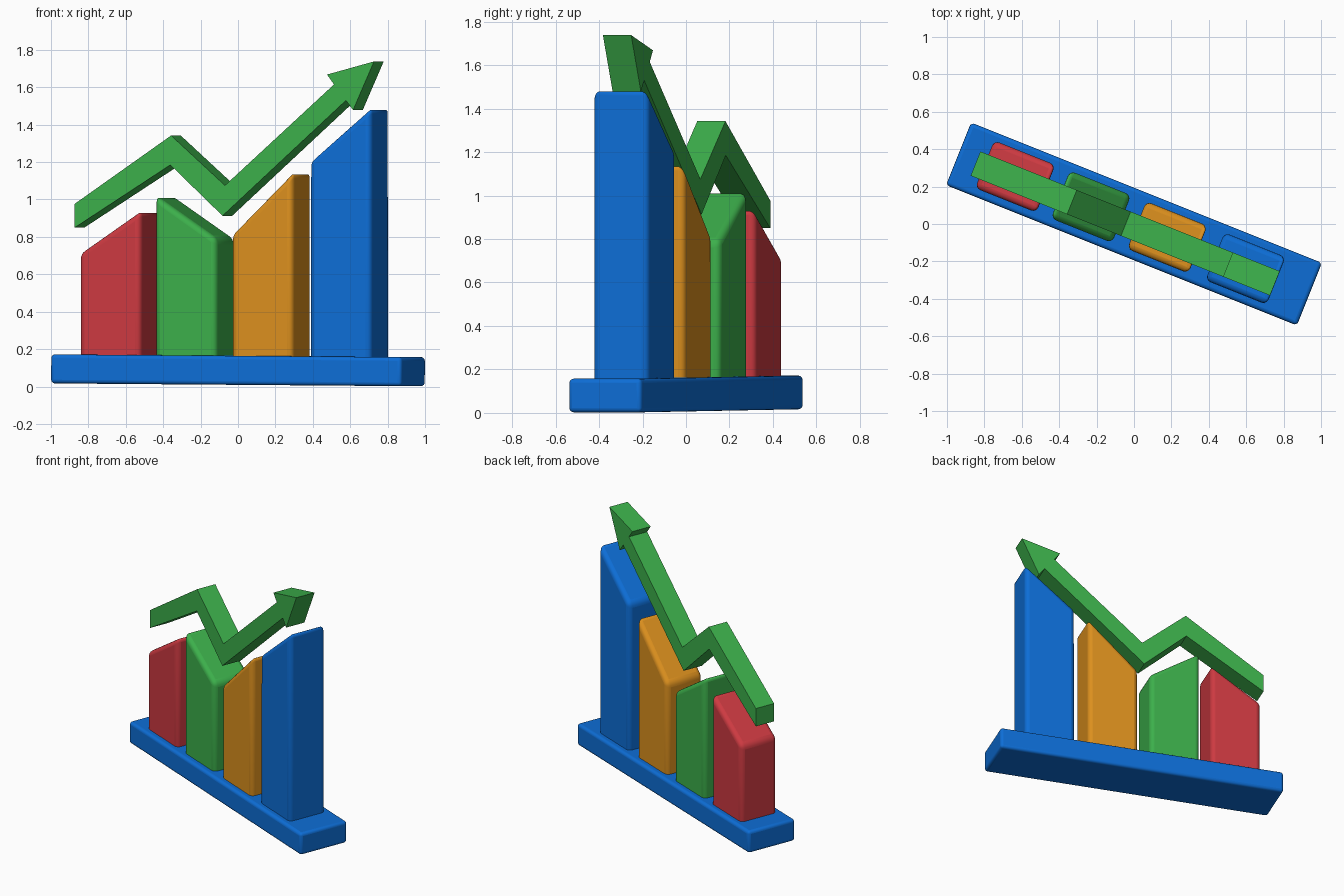
import bpy, bmesh, math

if "Cube" in bpy.data.objects:
    bpy.data.objects.remove(bpy.data.objects["Cube"])

YAW = -math.radians(21.8)   # whole chart is turned in plan
C, S = math.cos(YAW), -math.sin(YAW)


def material(name, rgb):
    m = bpy.data.materials.new(name)
    m.diffuse_color = (*rgb, 1)
    m.use_nodes = True
    m.node_tree.nodes["Principled BSDF"].inputs["Base Color"].default_value = m.diffuse_color
    return m


BLUE = material("blue", (0.004, 0.156, 0.68))
RED = material("red", (0.61, 0.042, 0.053))
GREEN = material("green", (0.045, 0.43, 0.07))
ORANGE = material("orange", (0.72, 0.28, 0.013))


def extrude_profile(name, points, depth, mat, loc=(0, 0, 0), tilt=0, bevel=0):
    """Extrude an (along, up) profile symmetrically across the chart's thickness."""
    bm = bmesh.new()
    face = bm.faces.new([bm.verts.new((u, -depth / 2, z)) for u, z in points])
    ext = bmesh.ops.extrude_face_region(bm, geom=[face])
    moved = [g for g in ext["geom"] if isinstance(g, bmesh.types.BMVert)]
    bmesh.ops.translate(bm, verts=moved, vec=(0, depth, 0))
    bmesh.ops.recalc_face_normals(bm, faces=bm.faces)
    me = bpy.data.meshes.new(name)
    bm.to_mesh(me)
    bm.free()
    ob = bpy.data.objects.new(name, me)
    bpy.context.collection.objects.link(ob)
    ob.location = loc
    ob.rotation_euler = (0, tilt, YAW)
    me.materials.append(mat)
    if bevel:
        mod = ob.modifiers.new("rounded_edges", "BEVEL")
        mod.width, mod.segments = bevel, 4
        mod.limit_method, mod.angle_limit = "ANGLE", math.radians(30)
        bpy.ops.object.select_all(action="DESELECT")
        ob.select_set(True)
        bpy.context.view_layer.objects.active = ob
        bpy.ops.object.shade_smooth_by_angle(angle=math.radians(30))
    return ob


# Base slab, dipping very slightly to the right
L, H = 1.01, 0.0775
extrude_profile("base", [(-L, -H), (L, -H), (L, H), (-L, H)], 0.36, BLUE,
                loc=(0, 0, 0.087), tilt=0.0072, bevel=0.02)

# Four bars with sloping tops: centre x, left height, right height
for name, x, left, right, mat in [
        ("red_bar", -0.635, 0.71, 0.94, RED),
        ("green_bar", -0.23, 1.02, 0.79, GREEN),
        ("orange_bar", 0.178, 0.81, 1.145, ORANGE),
        ("blue_bar", 0.596, 1.2, 1.49, BLUE)]:
    w = 0.176
    extrude_profile(name, [(-w, 0.1), (w, 0.1), (w, right), (-w, left)], 0.274, mat,
                    loc=(x, -x * S / C, 0), bevel=0.03)

# Zigzag arrow, outlined as seen from the front
outline = [(-0.873, 0.85), (-0.362, 1.185), (-0.083, 0.913), (0.577, 1.53),
           (0.615, 1.478), (0.727, 1.738), (0.476, 1.668), (0.513, 1.615),
           (-0.07, 1.075), (-0.358, 1.342), (-0.873, 0.977)]
v = -0.015
extrude_profile("trend_arrow", [((x + 0.0316) / C, z) for x, z in outline], 0.14, GREEN,
                loc=(v * S, v * C, 0))
